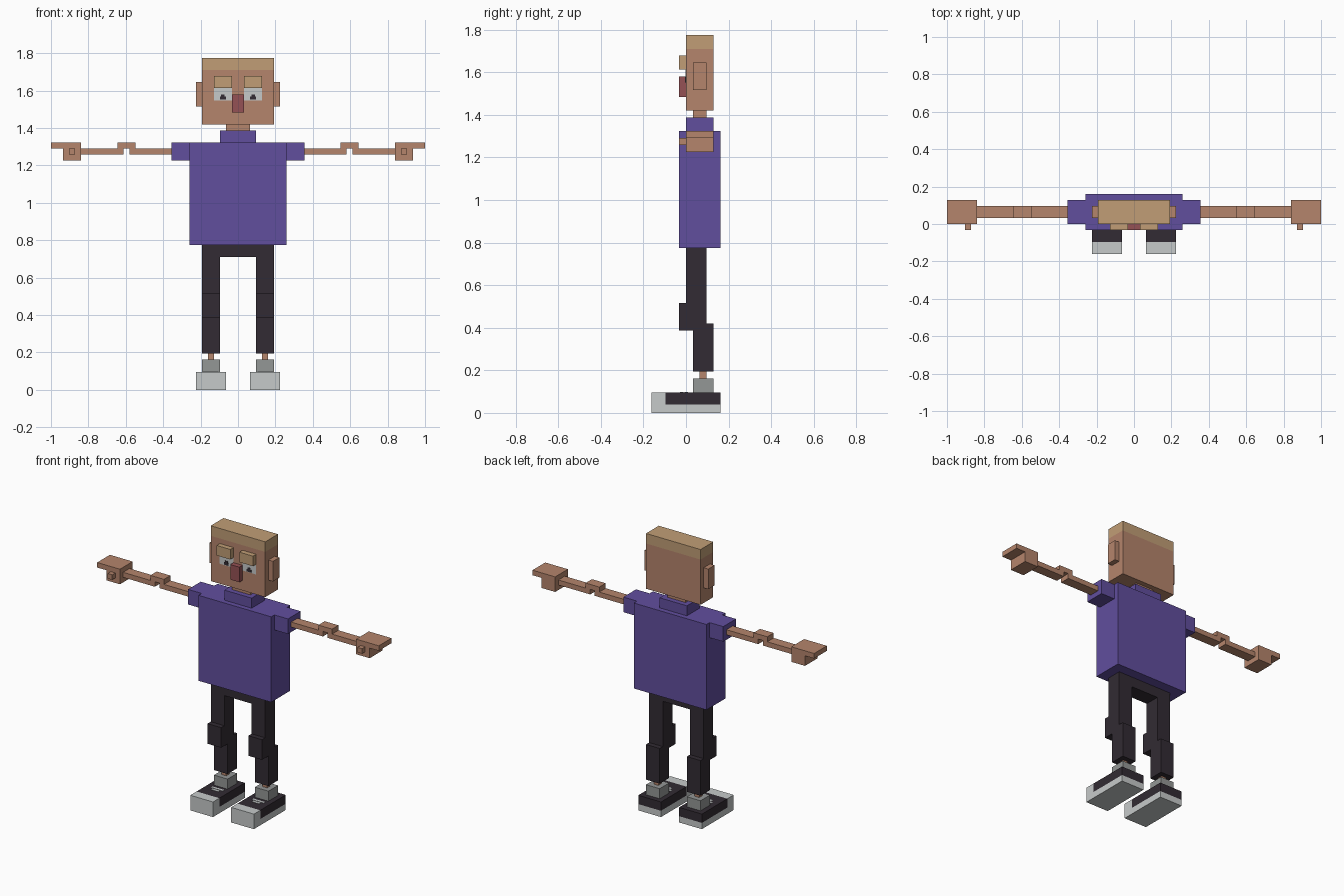
import bpy, bmesh

if "Cube" in bpy.data.objects:
    bpy.data.objects.remove(bpy.data.objects["Cube"])

U = 1 / 31  # size of one block


def material(name, rgb):
    m = bpy.data.materials.new(name)
    lin = [((c / 255 + 0.055) / 1.055) ** 2.4 for c in rgb]
    m.diffuse_color = (*lin, 1)
    m.use_nodes = True
    m.node_tree.nodes["Principled BSDF"].inputs["Base Color"].default_value = m.diffuse_color
    return m


SKIN = material("skin", (181, 133, 108))
HAIR = material("hair", (193, 158, 118))
PURPLE = material("purple_shirt", (97, 78, 158))
DARK = material("dark_cloth", (50, 43, 51))
LIGHT = material("light_grey", (198, 202, 202))
GREY = material("sock_grey", (148, 151, 150))
NOSE = material("nose_red", (149, 81, 85))


def prism(name, profile, axis, lo, hi, mats, side=1, cuts=(), rule=None):
    """Extrude a profile along x (profile is y,z) or y (profile is x,z)."""
    bm = bmesh.new()
    place = (lambda a, b, d: (d, a, b)) if axis == "x" else (lambda a, b, d: (a, d, b))
    base = bm.faces.new([bm.verts.new(place(a, b, lo)) for a, b in profile])
    new = bmesh.ops.extrude_face_region(bm, geom=[base])["geom"]
    for v in new:
        if isinstance(v, bmesh.types.BMVert):
            v.co["xy".index(axis)] = hi
    for co, no in cuts:
        bmesh.ops.bisect_plane(bm, geom=bm.verts[:] + bm.edges[:] + bm.faces[:],
                               plane_co=co, plane_no=no)
    if rule:
        for f in bm.faces:
            f.material_index = rule(f.calc_center_median())
    for v in bm.verts:
        v.co = (v.co.x * side * U, v.co.y * U, v.co.z * U)
    bmesh.ops.recalc_face_normals(bm, faces=bm.faces[:])
    me = bpy.data.meshes.new(name)
    bm.to_mesh(me)
    bm.free()
    for m in mats:
        me.materials.append(m)
    ob = bpy.data.objects.new(name, me)
    bpy.context.collection.objects.link(ob)
    return ob


def box(name, x, y, z, *mats, **kw):
    rect = [(x[0], z[0]), (x[1], z[0]), (x[1], z[1]), (x[0], z[1])]
    return prism(name, rect, "y", y[0], y[1], mats, **kw)


# Head with painted hair cap, nose and neck
box("head", (-6, 6), (0, 4), (44, 55), SKIN, HAIR,
    cuts=[((0, 0, 53), (0, 0, 1))], rule=lambda c: int(c.z > 53))
box("nose", (-1, 1), (-1, 0), (46, 49), NOSE)
box("neck", (-2, 2), (1, 3), (43, 44), SKIN)

# Shirt body and collar, trouser hips
box("collar", (-3, 3), (0, 4), (41, 43), PURPLE)
box("shirt", (-8, 8), (-1, 5), (24, 41), PURPLE)
box("hips", (-6, 6), (0, 3), (22, 24), DARK)

ARM = [(11, 39), (18, 39), (18, 40), (19, 40), (19, 39), (26, 39),
       (26, 40), (20, 40), (20, 41), (17, 41), (17, 40), (11, 40)]
HAND = [(26, 38), (29, 38), (29, 40), (31, 40), (31, 41), (26, 41)]
LEG = [(0, 22), (0, 16), (-1, 16), (-1, 12), (1, 12), (1, 6),
       (4, 6), (4, 13), (3, 13), (3, 22)]

for label, s in (("left", 1), ("right", -1)):
    # Face details
    box(label + "_ear", (6, 7), (1, 3), (47, 51), SKIN, side=s)
    box(label + "_eyebrow", (1, 4), (-1, 0), (50, 52), HAIR, side=s)
    box(label + "_eye", (1, 4), (-0.06, 0), (48, 50), LIGHT, side=s)
    box(label + "_pupil", (2, 3), (-0.12, -0.06), (48.1, 48.6), DARK, side=s)
    box(label + "_pupil_top", (2.2, 2.8), (-0.12, -0.06), (48.6, 48.95), DARK, side=s)

    # Sleeve, bent arm, hand and thumb
    box(label + "_sleeve", (8, 11), (0, 4), (38, 41), PURPLE, side=s)
    prism(label + "_arm", ARM, "y", 1, 3, [SKIN], side=s)
    prism(label + "_hand", HAND, "y", 0, 4, [SKIN], side=s)
    box(label + "_thumb", (27, 28), (-1, 0), (39, 40), SKIN, side=s)

    # Trouser leg with knee, ankle and sock
    prism(label + "_leg", LEG, "x", 3, 6, [DARK], side=s)
    box(label + "_ankle", (4, 5), (2, 3), (5, 6), SKIN, side=s)
    box(label + "_sock", (3, 6), (1, 4), (3, 5), GREY, side=s)

    # Shoe with light toe and sole, dark upper
    box(label + "_shoe", (2, 7), (-5, 5), (0, 3), LIGHT, DARK, side=s,
        cuts=[((0, -3, 0), (0, 1, 0)), ((0, 0, 1.25), (0, 0, 1))],
        rule=lambda c: int(c.y > -3 and c.z > 1.25))
    # Laces
    for i, (w, y) in enumerate(((0.8, -0.9), (1.3, -0.2))):
        box(f"{label}_lace_{i + 1}", (4.5 - w, 4.5 + w), (y, y + 0.5), (3, 3.06),
            LIGHT, side=s)
